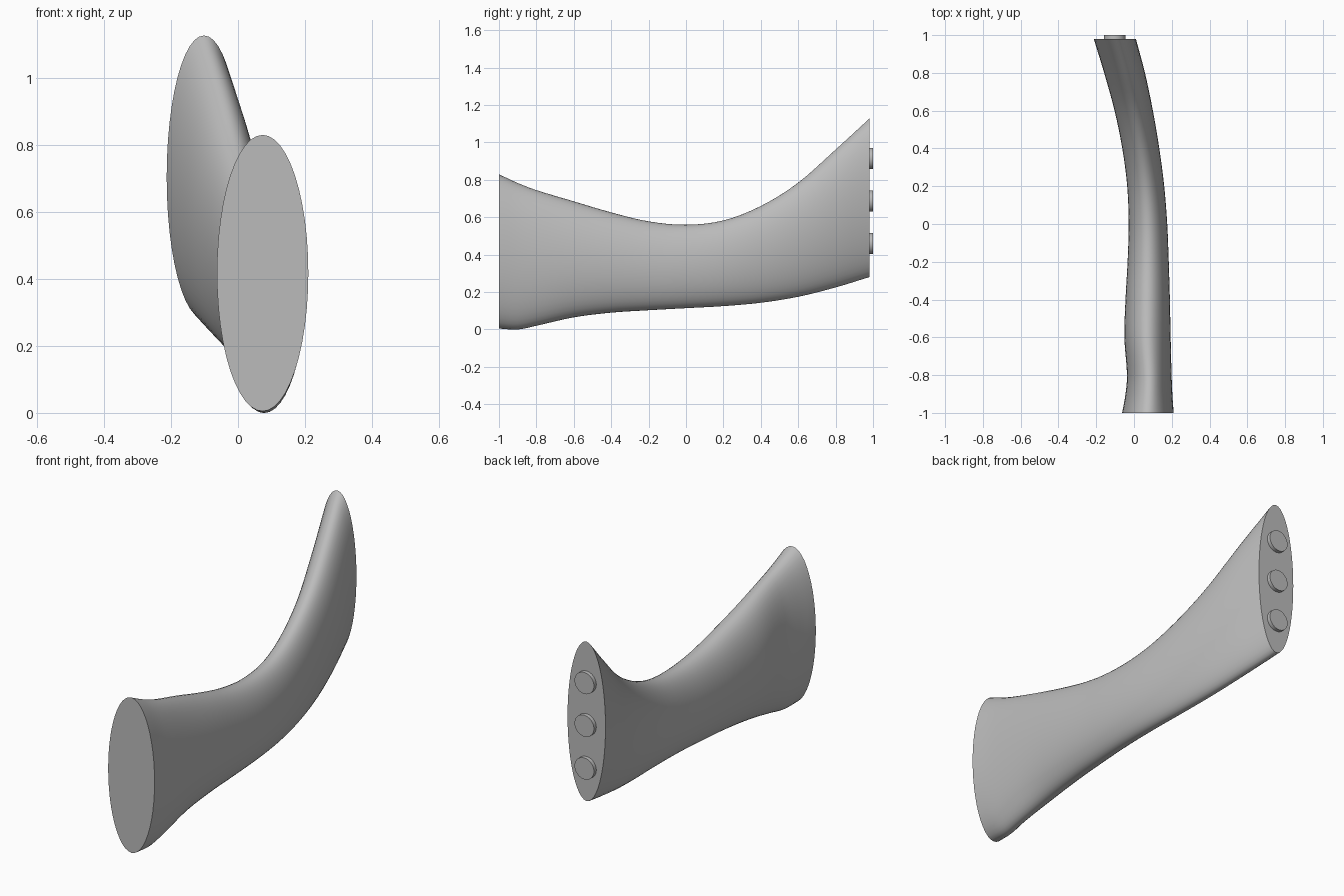
import bpy, bmesh, math
from mathutils import Vector

cube = bpy.data.objects.get("Cube")
if cube:
    bpy.data.objects.remove(cube, do_unlink=True)

grey = bpy.data.materials.new("plain grey")
grey.use_nodes = True
grey.diffuse_color = (0.5, 0.5, 0.5, 1)
grey.node_tree.nodes["Principled BSDF"].inputs["Base Color"].default_value = (0.5, 0.5, 0.5, 1)

# Stations along the body: y, right edge x, left edge x, bottom z, top z
STATIONS = [
    (-1.0, -.063, .21, .005, .83), (-.9, -.045, .203, .0, .783),
    (-.8, -.037, .199, .02, .745), (-.6, -.051, .194, .065, .685),
    (-.4, -.045, .19, .09, .626), (-.2, -.034, .184, .103, .578),
    (0, -.028, .176, .114, .56), (.2, -.036, .16, .125, .583),
    (.4, -.062, .134, .143, .66), (.6, -.103, .1, .175, .785),
    (.8, -.158, .058, .225, .962), (.98, -.213, .01, .28, 1.127),
]
SIDES, STEPS = 48, 4


def spline(points, steps):
    """Smooth interpolation through all stations."""
    p = [Vector(s) for s in points]
    p = [2 * p[0] - p[1]] + p + [2 * p[-1] - p[-2]]
    out = []
    for a, b, c, d in zip(p, p[1:], p[2:], p[3:]):
        for i in range(steps):
            t = i / steps
            m0 = (c - a) * ((c[0] - b[0]) / (c[0] - a[0]))
            m1 = (d - b) * ((c[0] - b[0]) / (d[0] - b[0]))
            out.append(b * (2*t**3 - 3*t**2 + 1) + m0 * (t**3 - 2*t*t + t)
                       + c * (3*t*t - 2*t**3) + m1 * (t**3 - t*t))
    return out + [p[-2]]


def finish(bm, name, angle):
    bmesh.ops.recalc_face_normals(bm, faces=bm.faces)
    mesh = bpy.data.meshes.new(name)
    bm.to_mesh(mesh)
    bm.free()
    mesh.materials.append(grey)
    obj = bpy.data.objects.new(name, mesh)
    bpy.context.collection.objects.link(obj)
    bpy.ops.object.select_all(action='DESELECT')
    obj.select_set(True)
    bpy.context.view_layer.objects.active = obj
    bpy.ops.object.shade_smooth_by_angle(angle=math.radians(angle))


def loft(name, sections):
    """Skin elliptical sections and close both ends."""
    bm = bmesh.new()
    rings = []
    for y, x0, x1, z0, z1 in sections:
        ring = []
        for i in range(SIDES):
            a = math.tau * i / SIDES
            ring.append(bm.verts.new(((x0 + x1) / 2 + (x1 - x0) / 2 * math.sin(a), y,
                                      (z0 + z1) / 2 + (z1 - z0) / 2 * math.cos(a))))
        rings.append(ring)
    for r, s in zip(rings, rings[1:]):
        for i in range(SIDES):
            j = (i + 1) % SIDES
            bm.faces.new((r[i], r[j], s[j], s[i]))
    bm.faces.new(rings[0])
    bm.faces.new(rings[-1])
    finish(bm, name, 40)


# Curved body
loft("curved_body", spline(STATIONS, STEPS))

# Round pegs on the back end
for label, z in (("lower", .46), ("middle", .687), ("upper", .914)):
    r = .057
    loft(label + "_peg", [(y, -.102 - r, -.102 + r, z - r, z + r) for y in (.97, 1.0)])
